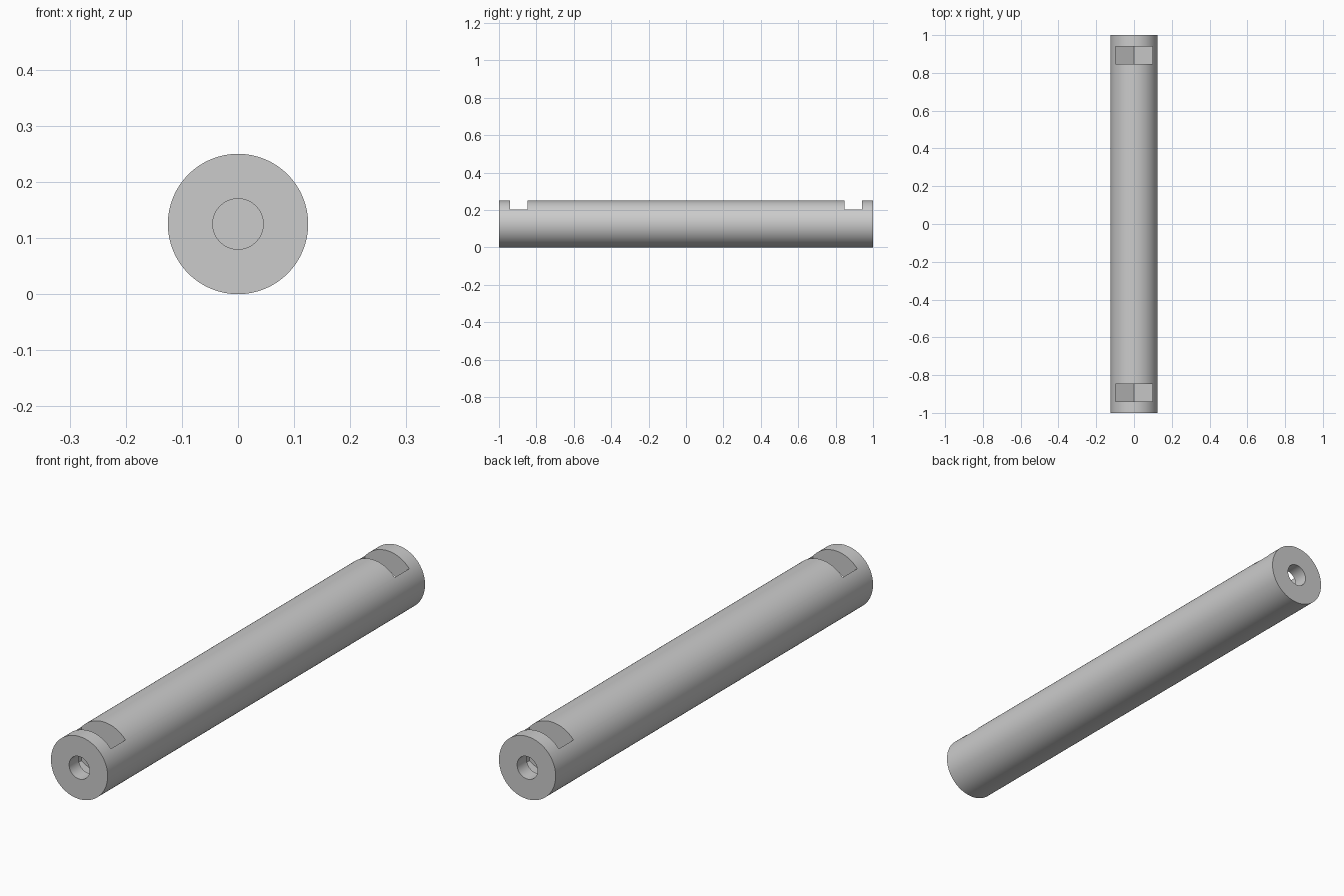
import bpy, bmesh, math
from mathutils import Matrix, Vector

cube = bpy.data.objects.get("Cube")
if cube:
    bpy.data.objects.remove(cube, do_unlink=True)

RADIUS, LENGTH, AXIS_Z = 0.125, 2.0, 0.125
BORE_RADIUS = 0.045
POCKET_NEAR, POCKET_FAR = 0.94, 0.848     # pocket walls along y
POCKET_HALF = 0.097                       # half the width across the flats

grey = bpy.data.materials.new("plain grey")
grey.use_nodes = True
colour = (0.6, 0.6, 0.6, 1)
grey.diffuse_color = colour
grey.node_tree.nodes["Principled BSDF"].inputs["Base Color"].default_value = colour


def finish(name, bm):
    bmesh.ops.recalc_face_normals(bm, faces=bm.faces)
    mesh = bpy.data.meshes.new(name)
    bm.to_mesh(mesh)
    bm.free()
    mesh.materials.append(grey)
    obj = bpy.data.objects.new(name, mesh)
    bpy.context.collection.objects.link(obj)
    return obj


def cylinder(name, radius, y0, y1, sides):
    """Closed cylinder lying along y on the rod axis."""
    bm = bmesh.new()
    place = Matrix.Translation((0, (y0 + y1) / 2, AXIS_Z)) @ Matrix.Rotation(math.pi / 2, 4, "X")
    bmesh.ops.create_cone(bm, cap_ends=True, segments=sides, radius1=radius,
                          radius2=radius, depth=abs(y1 - y0), matrix=place)
    return finish(name, bm)


def nut_pocket(name, y0, y1):
    """Half-hexagon bottom, point down, with straight sides open to the top."""
    corner = POCKET_HALF / math.cos(math.pi / 6)
    low = AXIS_Z - corner / 2
    profile = [(-POCKET_HALF, 0.4), (-POCKET_HALF, low), (0, AXIS_Z - corner),
               (POCKET_HALF, low), (POCKET_HALF, 0.4)]
    bm = bmesh.new()
    face = bm.faces.new([bm.verts.new((x, y0, z)) for x, z in profile])
    result = bmesh.ops.extrude_face_region(bm, geom=[face])
    moved = [v for v in result["geom"] if isinstance(v, bmesh.types.BMVert)]
    bmesh.ops.translate(bm, verts=moved, vec=Vector((0, y1 - y0, 0)))
    return finish(name, bm)


def cut(target, cutter):
    mod = target.modifiers.new(cutter.name, "BOOLEAN")
    mod.operation = "DIFFERENCE"
    mod.solver = "EXACT"
    mod.object = cutter
    bpy.context.view_layer.objects.active = target
    bpy.ops.object.modifier_apply(modifier=mod.name)
    bpy.data.objects.remove(cutter, do_unlink=True)


# Round rod
rod = cylinder("rod", RADIUS, -LENGTH / 2, LENGTH / 2, 128)

# Captive nut pocket and bolt hole at each end
for end, side in (("front", -1), ("back", 1)):
    cut(rod, nut_pocket(end + "_nut_pocket", side * POCKET_NEAR, side * POCKET_FAR))
    cut(rod, cylinder(end + "_bolt_hole", BORE_RADIUS, side * 1.05, side * 0.9, 64))

# Smooth round walls, crisp edges
bpy.ops.object.select_all(action="DESELECT")
rod.select_set(True)
bpy.context.view_layer.objects.active = rod
bpy.ops.object.shade_smooth_by_angle(angle=math.radians(25))
